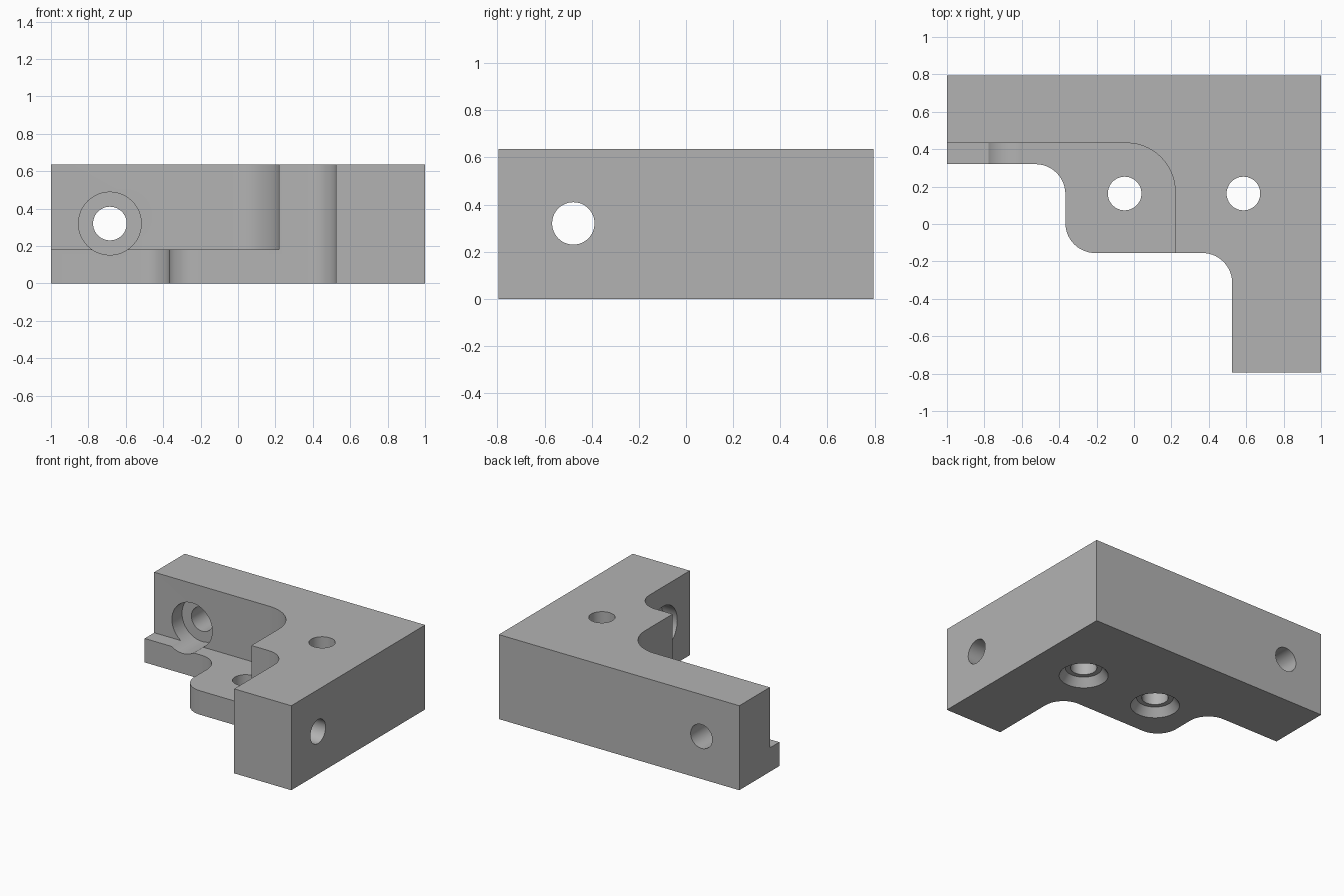
import bpy, bmesh, math
from mathutils import Matrix, Vector

if "Cube" in bpy.data.objects:
    bpy.data.objects.remove(bpy.data.objects["Cube"])

H, LEDGE = 0.635, 0.18
R_HOLE, R_BORE = 0.09, 0.168

steel = bpy.data.materials.new("plain grey")
steel.diffuse_color = (0.45, 0.45, 0.45, 1)
steel.use_nodes = True
steel.node_tree.nodes["Principled BSDF"].inputs["Base Color"].default_value = steel.diffuse_color


def rounded(points, steps=14):
    """Outline from (x, y, radius) corners, filleting where radius > 0."""
    out = []
    for i, (x, y, r) in enumerate(points):
        p = Vector((x, y))
        if r == 0:
            out.append(p)
            continue
        a = (Vector(points[i - 1][:2]) - p).normalized()
        b = (Vector(points[(i + 1) % len(points)][:2]) - p).normalized()
        c = p + (a + b) * r
        for k in range(steps + 1):
            t = k / steps * math.pi / 2
            out.append(c - b * r * math.cos(t) - a * r * math.sin(t))
    return out


def make_object(name, bm):
    bmesh.ops.recalc_face_normals(bm, faces=bm.faces[:])
    mesh = bpy.data.meshes.new(name)
    bm.to_mesh(mesh)
    bm.free()
    mesh.materials.append(steel)
    obj = bpy.data.objects.new(name, mesh)
    bpy.context.collection.objects.link(obj)
    return obj


def prism(name, outline, z0, z1):
    bm = bmesh.new()
    face = bm.faces.new([bm.verts.new((p.x, p.y, z0)) for p in outline])
    ext = bmesh.ops.extrude_face_region(bm, geom=[face])
    verts = [v for v in ext["geom"] if isinstance(v, bmesh.types.BMVert)]
    bmesh.ops.translate(bm, verts=verts, vec=(0, 0, z1 - z0))
    return make_object(name, bm)


def drill(name, start, end, r0, r1=None):
    """Round cutter running from start to end."""
    start, end = Vector(start), Vector(end)
    d = end - start
    turn = Vector((0, 0, 1)).rotation_difference(d).to_matrix().to_4x4()
    bm = bmesh.new()
    bmesh.ops.create_cone(bm, cap_ends=True, segments=48, radius1=r0,
                          radius2=r0 if r1 is None else r1, depth=d.length,
                          matrix=Matrix.Translation((start + end) / 2) @ turn)
    return make_object(name, bm)


# Angled bracket body with filleted inner outline
bracket = prism("bracket", rounded([
    (-1, 0.795, 0), (-1, 0.32, 0), (-0.367, 0.32, 0.16),
    (-0.367, -0.155, 0.16), (0.525, -0.155, 0.16),
    (0.525, -0.795, 0), (1, -0.795, 0), (1, 0.795, 0)]), 0, H)

# Pocket that leaves the thin ledge
cutters = [prism("pocket_cutter", rounded([
    (-1.2, 0.433, 0), (-1.2, -0.4, 0), (0.22, -0.4, 0),
    (0.22, 0.433, 0.26)]), LEDGE, H + 0.2)]

# Side holes with counterbores opening on the inner faces
cutters += [
    drill("back_hole_cutter", (-0.685, 0.2, 0.32), (-0.685, 1, 0.32), R_HOLE),
    drill("back_bore_cutter", (-0.685, 0.2, 0.32), (-0.685, 0.553, 0.32), R_BORE),
    drill("side_hole_cutter", (0.3, -0.478, 0.32), (1.2, -0.478, 0.32), R_HOLE),
    drill("side_bore_cutter", (0.3, -0.478, 0.32), (0.645, -0.478, 0.32), R_BORE),
]

# Vertical holes with shallow recesses underneath
for i, x in enumerate((-0.05, 0.585)):
    cutters += [
        drill(f"upright_hole_cutter_{i}", (x, 0.163, -0.2), (x, 0.163, 0.9), R_HOLE),
        drill(f"recess_cutter_{i}", (x, 0.163, -0.02), (x, 0.163, 0.06), 0.182, 0.125),
    ]

bpy.context.view_layer.objects.active = bracket
bracket.select_set(True)
for c in cutters:
    mod = bracket.modifiers.new(c.name, "BOOLEAN")
    mod.operation, mod.solver, mod.object = "DIFFERENCE", "EXACT", c
    bpy.ops.object.modifier_apply(modifier=mod.name)
    bpy.data.objects.remove(c)

bpy.ops.object.shade_smooth_by_angle(angle=math.radians(30))
